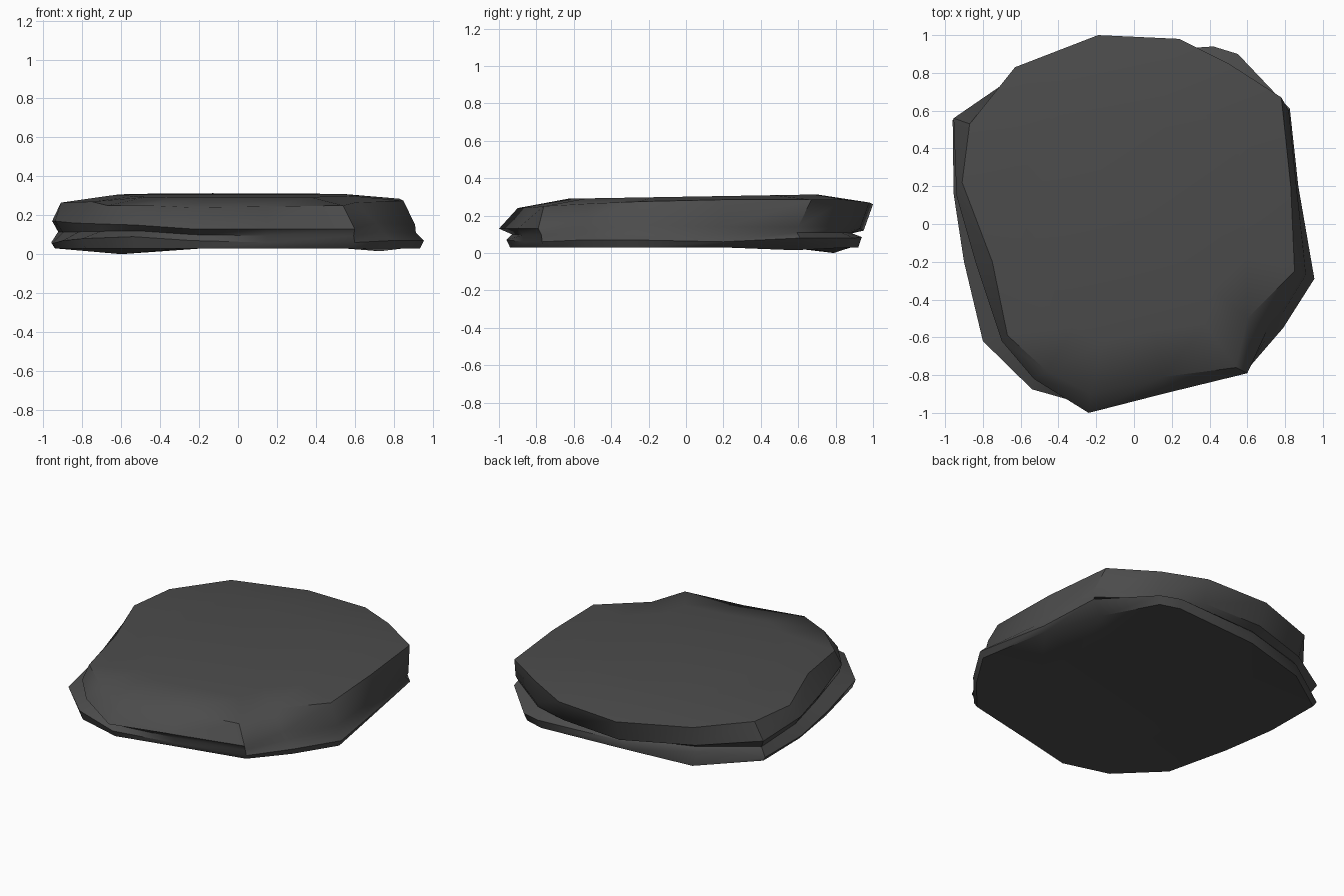
import bpy, bmesh, math

if "Cube" in bpy.data.objects:
    bpy.data.objects.remove(bpy.data.objects["Cube"])

# 16 columns, counter-clockwise from the right side: x, y, z
TOP_RIM = [(.83, .2, .285), (.78, .67, .285), (.50, .85, .285), (.24, .98, .27),
           (-.19, 1, .26), (-.63, .83, .275), (-.87, .53, .265), (-.91, .22, .265),
           (-.75, -.2, .27), (-.67, -.59, .25), (-.46, -.78, .25), (-.23, -.90, .24),
           (.15, -.81, .245), (.54, -.76, .25), (.60, -.50, .265), (.85, -.25, .275)]
MID_RIM = [(.86, .2, .14), (.82, .60, .14), (.50, .84, .14), (.24, .93, .13),
           (-.18, .95, .12), (-.62, .79, .14), (-.955, .56, .17), (-.94, .15, .17),
           (-.84, -.2, .16), (-.70, -.62, .155), (-.53, -.82, .15), (-.24, -1, .13),
           (.15, -.90, .13), (.60, -.79, .13), (.71, -.55, .16), (.91, -.27, .15)]
LOW_RIM = [(.87, .2, .06), (.825, .61, .08), (.55, .90, .08), (.42, .94, .085),
           (-.18, .90, .09), (-.62, .77, .09), (-.96, .55, .06), (-.955, .16, .055),
           (-.90, -.2, .07), (-.80, -.62, .08), (-.54, -.875, .09), (-.24, -.96, .07),
           (.15, -.87, .06), (.60, -.77, .06), (.79, -.55, .07), (.955, -.29, .07)]
# Depth of the side crack: it closes along the right and front right
CRACK = [.99, .98, .95, .94, .96, .97, .965, .95, .94, .94, .95, .95, .985, .99, .99, .98]


def scaled(ring, s, z):
    return [(x * s, y * s, z(x, y)) for x, y, _ in ring]


# Derived rings: raised plateau, side crack and underside
plateau = scaled(TOP_RIM, .70, lambda x, y: .301 + .012 * y)
crack = [((a[0] + b[0]) * s / 2, (a[1] + b[1]) * s / 2, (a[2] + b[2]) / 2)
         for a, b, s in zip(MID_RIM, LOW_RIM, CRACK)]
under = scaled(LOW_RIM, .98, lambda x, y: .03)
under[5] = (-.60, .79, 0)
under[1] = (.73, .58, .015)
under_inner = scaled(LOW_RIM, .6, lambda x, y: .045)

# Slab: loft all rings and cap both ends
bm = bmesh.new()
rings = [[bm.verts.new(p) for p in r]
         for r in (under_inner, under, LOW_RIM, crack, MID_RIM, TOP_RIM, plateau)]
n = len(TOP_RIM)
for lo, hi in zip(rings, rings[1:]):
    for i in range(n):
        j = (i + 1) % n
        bm.faces.new((lo[i], lo[j], hi[j], hi[i]))
bm.faces.new(rings[0][::-1])
bm.faces.new(rings[-1])
bmesh.ops.recalc_face_normals(bm, faces=bm.faces)
mesh = bpy.data.meshes.new("stone_slab")
bm.to_mesh(mesh)
bm.free()

stone = bpy.data.materials.new("dark grey stone")
stone.diffuse_color = (.072, .072, .072, 1)
stone.use_nodes = True
stone.node_tree.nodes["Principled BSDF"].inputs["Base Color"].default_value = stone.diffuse_color
mesh.materials.append(stone)
slab = bpy.data.objects.new("stone_slab", mesh)
bpy.context.collection.objects.link(slab)
bpy.context.view_layer.objects.active = slab
slab.select_set(True)
bpy.ops.object.shade_smooth_by_angle(angle=math.radians(45))
